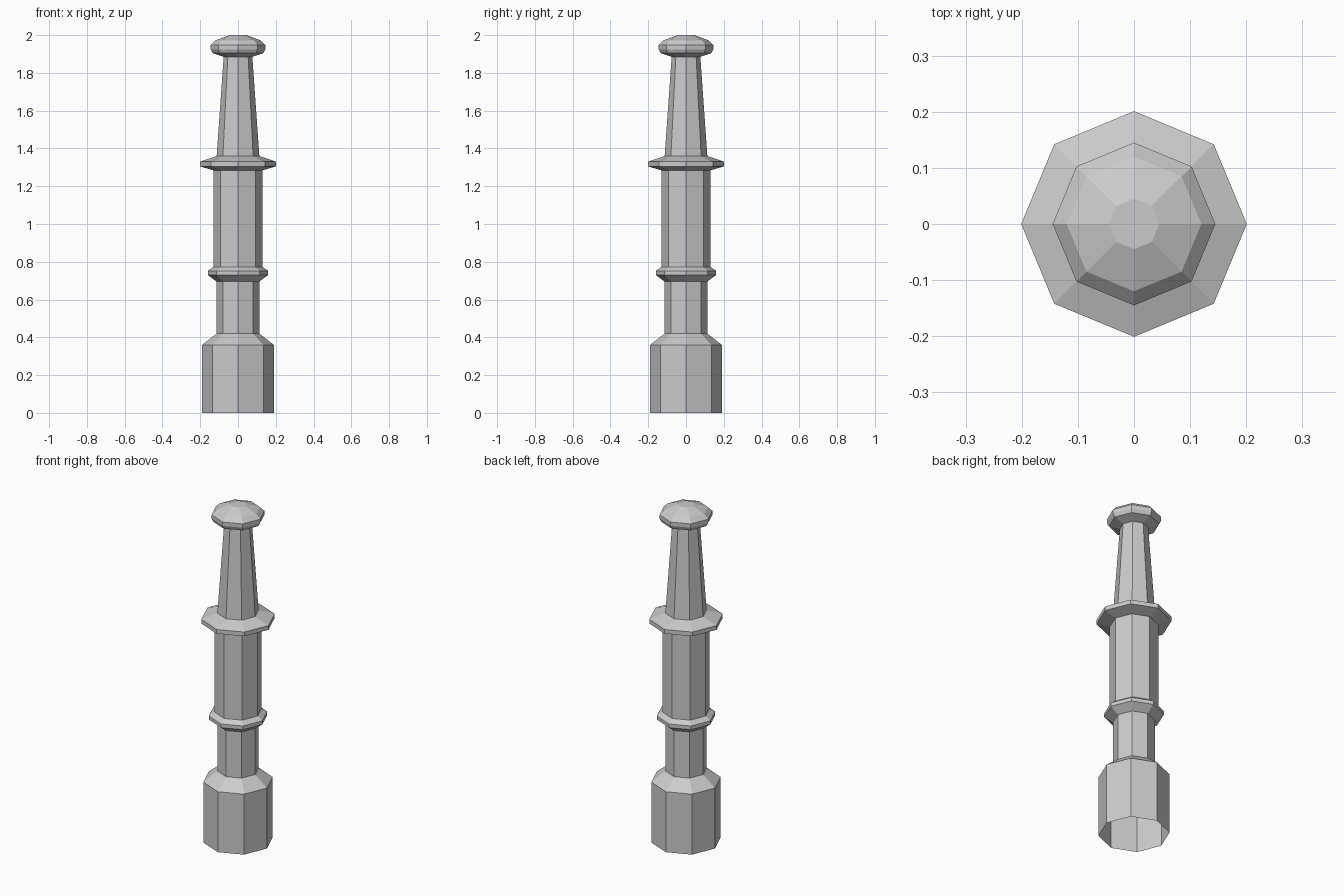
import bpy, bmesh
from math import cos, sin, pi

if "Cube" in bpy.data.objects:
    bpy.data.objects.remove(bpy.data.objects["Cube"])

SIDES = 8

def lathe(name, profile, cap_top=False):
    """Revolve (radius, z) points into a flat-faced octagonal shell."""
    bm = bmesh.new()
    rings = [[bm.verts.new((r * cos(2 * pi * i / SIDES), r * sin(2 * pi * i / SIDES), z))
              for i in range(SIDES)] for r, z in profile]
    for lo, hi in zip(rings, rings[1:]):
        for i in range(SIDES):
            j = (i + 1) % SIDES
            bm.faces.new((lo[i], lo[j], hi[j], hi[i]))
    if cap_top:
        bm.faces.new(rings[-1])
    mesh = bpy.data.meshes.new(name)
    bm.to_mesh(mesh)
    bm.free()
    ob = bpy.data.objects.new(name, mesh)
    bpy.context.collection.objects.link(ob)
    return ob

# Wide foot, open underneath, with a sloped shoulder
lathe("base", [(0.19, 0), (0.19, 0.36), (0.113, 0.42)])
# Narrow lower post
lathe("lower_post", [(0.113, 0.42), (0.113, 0.695)])
# Small collar
lathe("lower_collar", [(0.113, 0.695), (0.16, 0.73), (0.16, 0.752), (0.13, 0.773)])
# Middle post
lathe("middle_post", [(0.13, 0.773), (0.13, 1.284)])
# Wide collar
lathe("upper_collar", [(0.13, 1.284), (0.201, 1.305), (0.201, 1.33), (0.113, 1.36)])
# Tapered top post
lathe("tapered_post", [(0.113, 1.36), (0.076, 1.885)])
# Rounded cap
lathe("cap", [(0.076, 1.885), (0.135, 1.905), (0.145, 1.925), (0.145, 1.948),
              (0.12, 1.972), (0.045, 2.0)], cap_top=True)
